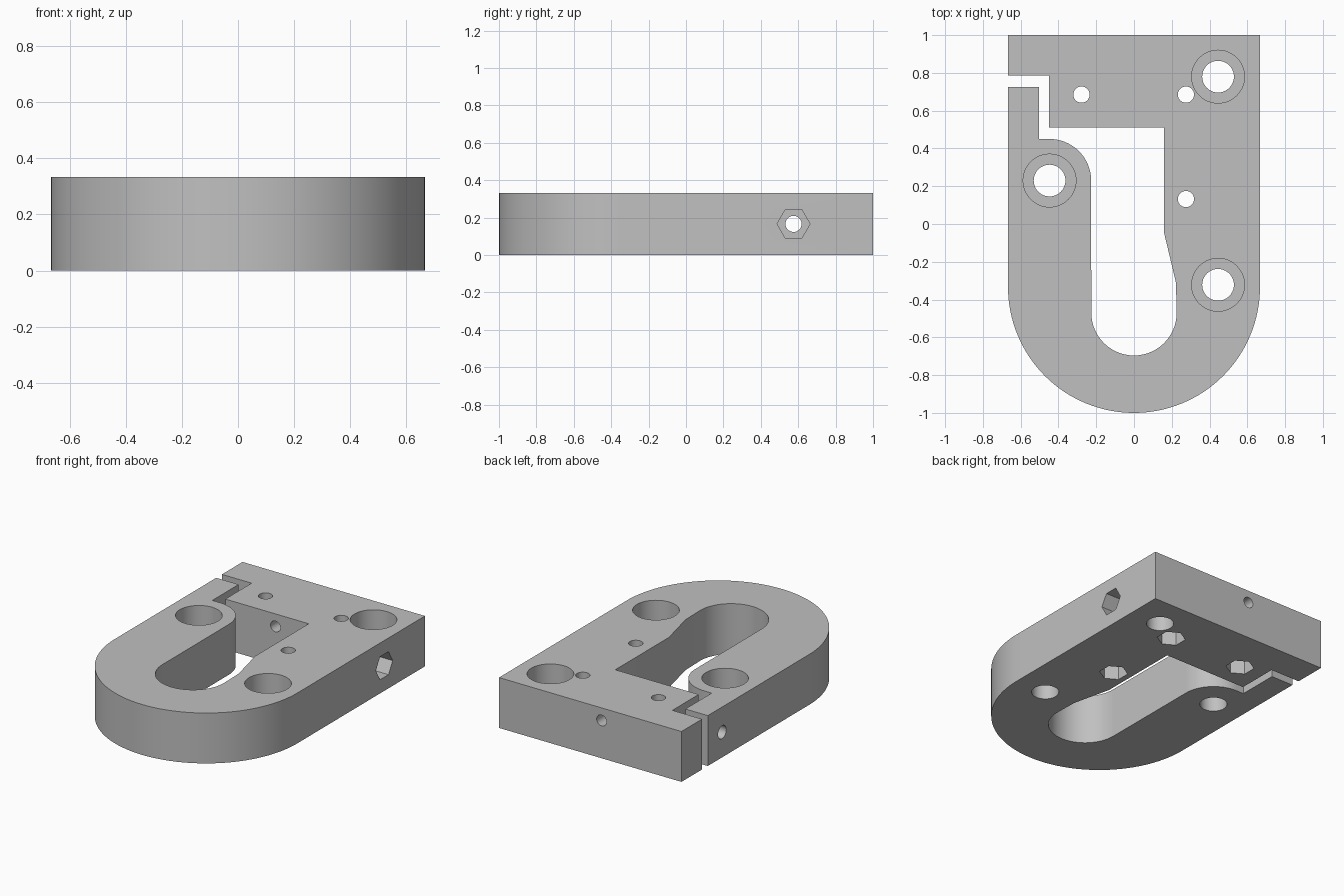
import bpy
import bmesh
from math import pi, sin, cos, radians
from mathutils import Matrix, Vector

cube = bpy.data.objects.get("Cube")
if cube:
    bpy.data.objects.remove(cube, do_unlink=True)

HEIGHT = 0.333
HALF_W = 0.667

grey = bpy.data.materials.new("plain grey")
grey.use_nodes = True
colour = (0.53, 0.53, 0.53, 1)
grey.diffuse_color = colour
grey.node_tree.nodes["Principled BSDF"].inputs["Base Color"].default_value = colour


def arc(cx, cy, r, start, end, steps):
    """Points on an arc, angles in degrees."""
    angles = [radians(start + (end - start) * i / steps) for i in range(steps + 1)]
    return [(cx + r * cos(a), cy + r * sin(a)) for a in angles]


def make_object(name, bm):
    bmesh.ops.recalc_face_normals(bm, faces=bm.faces)
    mesh = bpy.data.meshes.new(name)
    bm.to_mesh(mesh)
    bm.free()
    mesh.materials.append(grey)
    obj = bpy.data.objects.new(name, mesh)
    bpy.context.collection.objects.link(obj)
    return obj


# Clamp outline: outer bend, stepped split, then the open slot
outline = (
    arc(0, -0.333, HALF_W, 180, 360, 64)
    + [(HALF_W, 1), (-HALF_W, 1), (-HALF_W, 0.785), (-0.45, 0.785),
       (-0.45, 0.51), (0.16, 0.51), (0.16, -0.05), (0.222, -0.31)]
    + arc(0, -0.47, 0.226, 0, -180, 32)
    + arc(-0.447, 0.23, 0.22, 0, 90, 20)
    + [(-0.503, 0.45), (-0.503, 0.725), (-HALF_W, 0.725)]
)
bm = bmesh.new()
base = bm.faces.new([bm.verts.new((x, y, 0)) for x, y in outline])
top = bmesh.ops.extrude_face_region(bm, geom=[base])["geom"]
bmesh.ops.translate(bm, vec=(0, 0, HEIGHT),
                    verts=[v for v in top if isinstance(v, bmesh.types.BMVert)])
body = make_object("clamp_body", bm)


def cut(name, start, end, radius, sides=40, spin=0):
    """Remove a prism running from start to end."""
    start, end = Vector(start), Vector(end)
    axis = end - start
    bm = bmesh.new()
    bmesh.ops.create_cone(
        bm, cap_ends=True, segments=sides, radius1=radius, radius2=radius,
        depth=axis.length,
        matrix=Matrix.Translation((start + end) / 2)
        @ axis.to_track_quat("Z", "Y").to_matrix().to_4x4()
        @ Matrix.Rotation(spin, 4, "Z"))
    cutter = make_object(name, bm)
    cutter.hide_render = True
    mod = body.modifiers.new(name, "BOOLEAN")
    mod.operation = "DIFFERENCE"
    mod.solver = "EXACT"
    mod.object = cutter
    bpy.context.view_layer.objects.active = body
    bpy.ops.object.modifier_apply(modifier=mod.name)
    bpy.data.objects.remove(cutter, do_unlink=True)


def hex_spin(start, end):
    """Spin that points one hexagon corner along y."""
    q = (Vector(end) - Vector(start)).to_track_quat("Z", "Y")
    local = q.inverted() @ Vector((0, 1, 0))
    corner = Vector((0, 1, 0))
    return -corner.xy.angle_signed(local.xy)


def nut_pocket(start, end):
    # create_cone places its first corner on the local y axis
    cut("nut_pocket", start, end, 0.088, 6, hex_spin(start, end))


bpy.ops.object.select_all(action="DESELECT")
body.select_set(True)

# Counterbored mounting holes
for x, y in [(0.445, 0.78), (0.445, -0.322), (-0.447, 0.23)]:
    cut("mounting_hole", (x, y, -0.1), (x, y, HEIGHT + 0.1), 0.084)
    cut("counterbore", (x, y, HEIGHT - 0.17), (x, y, HEIGHT + 0.1), 0.14, 48)

# Small vertical screw holes with nut pockets underneath
for x, y in [(-0.278, 0.685), (0.275, 0.685), (0.275, 0.132)]:
    cut("screw_hole", (x, y, -0.1), (x, y, HEIGHT + 0.1), 0.043, 28)
    nut_pocket((x, y, -0.1), (x, y, 0.1))

# Clamping screw hole across the split, nut pocket on the left side
mid = HEIGHT / 2
cut("clamp_screw_hole", (-0.8, 0.575, mid), (0.8, 0.575, mid), 0.043, 28)
nut_pocket((0.8, 0.575, mid), (HALF_W - 0.14, 0.575, mid))

# Adjuster hole from the back into the slot
cut("adjuster_hole", (-0.083, 0.45, 0.25), (-0.083, 1.1, 0.25), 0.036, 28)

bpy.ops.object.shade_smooth_by_angle(angle=radians(30))
